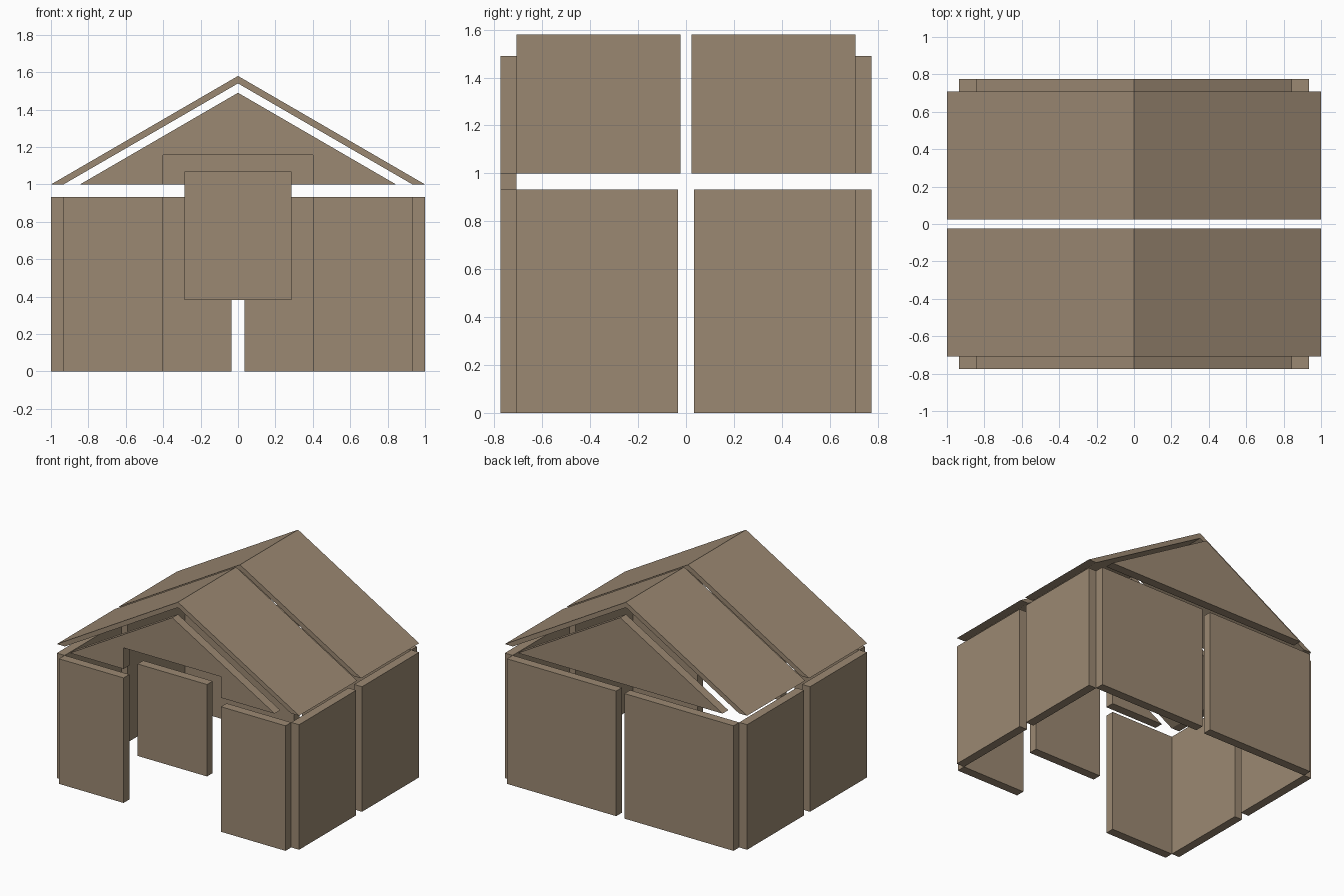
import bpy, bmesh

if "Cube" in bpy.data.objects:
    bpy.data.objects.remove(bpy.data.objects["Cube"])

wood = bpy.data.materials.new("wood")
wood.diffuse_color = (0.33, 0.25, 0.17, 1)
wood.use_nodes = True
wood.node_tree.nodes["Principled BSDF"].inputs["Base Color"].default_value = wood.diffuse_color


def slab(name, profile, plane, start, end):
    """Extrude a 2D profile: plane 'xz' extrudes along y, 'yz' along x."""
    def at(p, d):
        return (p[0], d, p[1]) if plane == 'xz' else (d, p[0], p[1])
    bm = bmesh.new()
    face = bm.faces.new([bm.verts.new(at(p, start)) for p in profile])
    top = bmesh.ops.extrude_face_region(bm, geom=[face])['geom']
    axis = 1 if plane == 'xz' else 0
    for v in top:
        if isinstance(v, bmesh.types.BMVert):
            v.co[axis] = end
    bmesh.ops.recalc_face_normals(bm, faces=bm.faces)
    mesh = bpy.data.meshes.new(name)
    bm.to_mesh(mesh)
    bm.free()
    mesh.materials.append(wood)
    obj = bpy.data.objects.new(name, mesh)
    bpy.context.collection.objects.link(obj)
    return obj


def rect(a, b, z0, z1):
    return [(a, z0), (b, z0), (b, z1), (a, z1)]


WALL_H = 0.933
OUT, IN = 0.775, 0.708      # front and back wall faces

for sx, xn in ((-1, "left"), (1, "right")):
    # front and back wall panels
    slab(f"front_wall_{xn}", rect(sx * 0.402, sx * 0.935, 0, WALL_H), 'xz', -OUT, -IN)
    slab(f"back_wall_{xn}", rect(sx * 0.034, sx * 0.935, 0, WALL_H), 'xz', IN, OUT)
    # side wall panels
    for sy, yn in ((-1, "front"), (1, "back")):
        slab(f"{xn}_wall_{yn}", rect(sy * 0.034, sy * IN, 0, WALL_H), 'yz',
             sx * 0.935, sx * 1.0)

# floating door panel
slab("door", rect(-0.287, 0.287, 0.382, 1.068), 'xz', -OUT, -IN)

# gables, the front one notched above the door
slab("back_gable", [(-0.845, 1), (0.845, 1), (0, 1.49)], 'xz', IN, OUT)
slab("front_gable", [(-0.845, 1), (-0.402, 1), (-0.402, 1.157), (0.402, 1.157),
                     (0.402, 1), (0.845, 1), (0, 1.49)], 'xz', -OUT, -IN)

# front and back roof sections
roof = [(-1, 1), (-0.933, 1), (0, 1.54), (0.933, 1), (1, 1), (0, 1.58)]
for sy, yn in ((-1, "front"), (1, "back")):
    slab(f"roof_{yn}", roof, 'xz', sy * 0.023, sy * IN)
